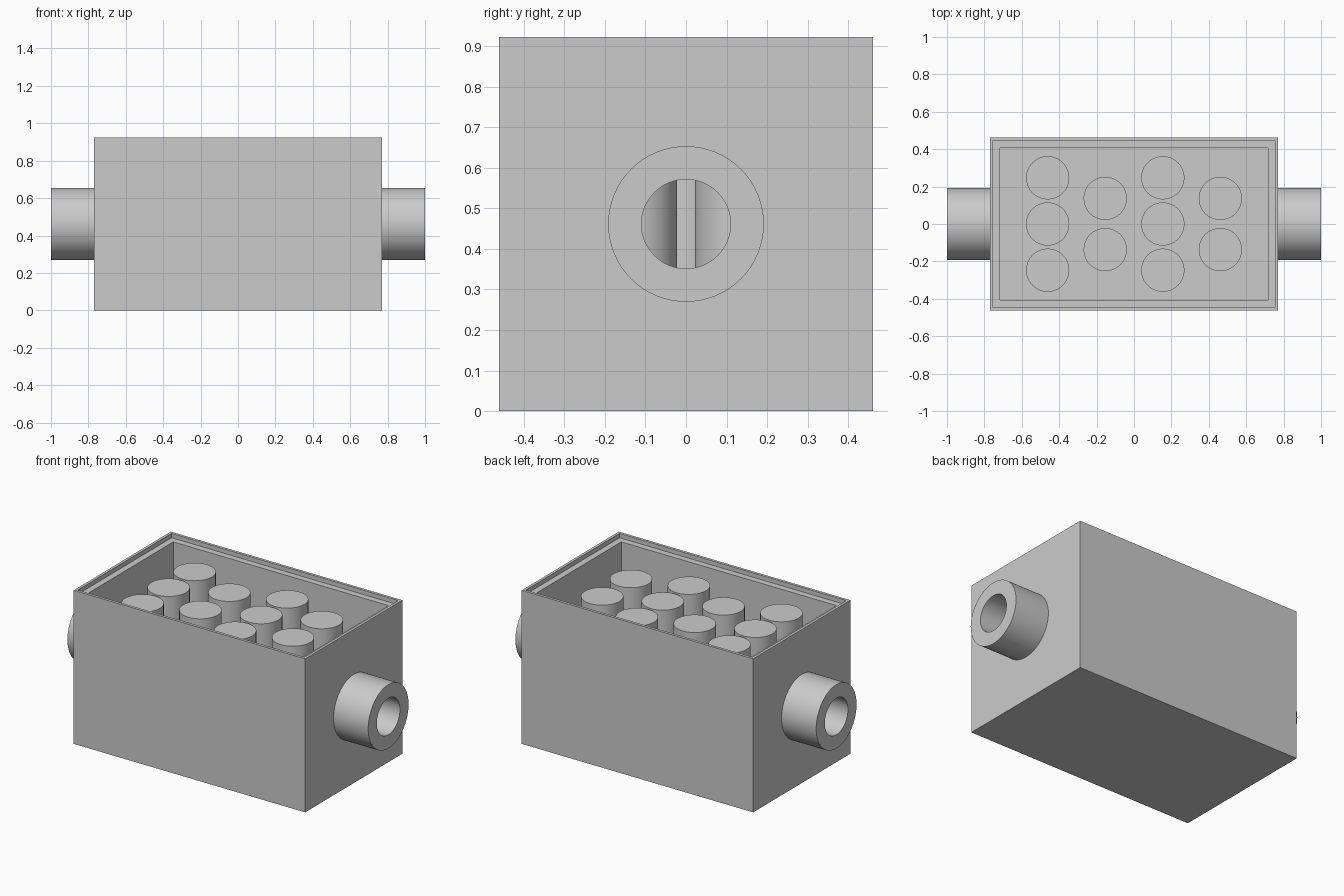
import bpy, bmesh, math
from mathutils import Matrix, Vector

cube = bpy.data.objects.get("Cube")
if cube:
    bpy.data.objects.remove(cube, do_unlink=True)

HX, HY, H = 0.77, 0.4615, 0.923     # outer half length, half width, height
WALL, LIP, LIP_DEPTH = 0.077, 0.023, 0.026
R_OUT, R_BORE, SEG = 0.192, 0.11, 64
FLOOR, PEG_TOP, PEG_R = 0.077, 0.846, 0.1154
AXIS_Z = H / 2

grey = bpy.data.materials.new("light grey")
grey.use_nodes = True
colour = (0.6, 0.6, 0.6, 1)
grey.diffuse_color = colour
grey.node_tree.nodes["Principled BSDF"].inputs["Base Color"].default_value = colour


def make_object(name, bm):
    bmesh.ops.recalc_face_normals(bm, faces=bm.faces)
    mesh = bpy.data.meshes.new(name)
    bm.to_mesh(mesh)
    bm.free()
    mesh.materials.append(grey)
    obj = bpy.data.objects.new(name, mesh)
    bpy.context.collection.objects.link(obj)
    return obj


def smooth(obj):
    bpy.ops.object.select_all(action="DESELECT")
    obj.select_set(True)
    bpy.context.view_layer.objects.active = obj
    bpy.ops.object.shade_smooth_by_angle(angle=math.radians(30))


def cylinder(name, radius, length, matrix):
    bm = bmesh.new()
    bmesh.ops.create_cone(bm, cap_ends=True, segments=SEG, radius1=radius,
                          radius2=radius, depth=length, matrix=matrix)
    return make_object(name, bm)


# Open box: inset the top for the stepped lip, then again for the cavity
bm = bmesh.new()
bmesh.ops.create_cube(bm, size=1, matrix=Matrix.Translation((0, 0, H / 2))
                      @ Matrix.Diagonal((2 * HX, 2 * HY, H, 1)))
top = max(bm.faces, key=lambda f: f.calc_center_median().z)
for inset, drop in ((LIP, LIP_DEPTH), (WALL - LIP, H - LIP_DEPTH - FLOOR)):
    bmesh.ops.inset_region(bm, faces=[top], thickness=inset)
    ext = bmesh.ops.extrude_face_region(bm, geom=[top])
    new_top = next(g for g in ext["geom"] if isinstance(g, bmesh.types.BMFace))
    if top.is_valid:
        bmesh.ops.delete(bm, geom=[top], context="FACES_ONLY")
    top = new_top
    bmesh.ops.translate(bm, verts=top.verts, vec=Vector((0, 0, -drop)))
box = make_object("box", bm)

# Bore through both end walls
along_x = Matrix.Translation((0, 0, AXIS_Z)) @ Matrix.Rotation(math.pi / 2, 4, "Y")
cutter = cylinder("bore_cutter", R_BORE, 2.4, along_x)
cutter.hide_render = True
mod = box.modifiers.new("bore", "BOOLEAN")
mod.operation = "DIFFERENCE"
mod.solver = "EXACT"
mod.object = cutter
bpy.ops.object.select_all(action="DESELECT")
box.select_set(True)
bpy.context.view_layer.objects.active = box
bpy.ops.object.modifier_apply(modifier=mod.name)
bpy.data.objects.remove(cutter, do_unlink=True)
smooth(box)

# Hollow spouts at both ends, a profile spun around the bore axis
for name, side in (("left_spout", 1), ("right_spout", -1)):
    bm = bmesh.new()
    profile = ((HX, R_OUT), (1, R_OUT), (1, R_BORE), (HX, R_BORE))
    verts = [bm.verts.new((side * x, 0, AXIS_Z + r)) for x, r in profile]
    edges = [bm.edges.new(pair) for pair in zip(verts, verts[1:])]
    bmesh.ops.spin(bm, geom=verts + edges, cent=(0, 0, AXIS_Z), axis=(1, 0, 0),
                   angle=2 * math.pi, steps=SEG, use_merge=True)
    bmesh.ops.remove_doubles(bm, verts=bm.verts, dist=0.0001)
    smooth(make_object(name, bm))

# Staggered rows of pegs standing on the floor
three, two = (-0.247, 0, 0.247), (-0.137, 0.137)
for x, row in ((-0.4615, three), (-0.154, two), (0.154, three), (0.4615, two)):
    for y in row:
        centre = Matrix.Translation((x, y, (FLOOR + PEG_TOP) / 2))
        smooth(cylinder("peg", PEG_R, PEG_TOP - FLOOR, centre))
